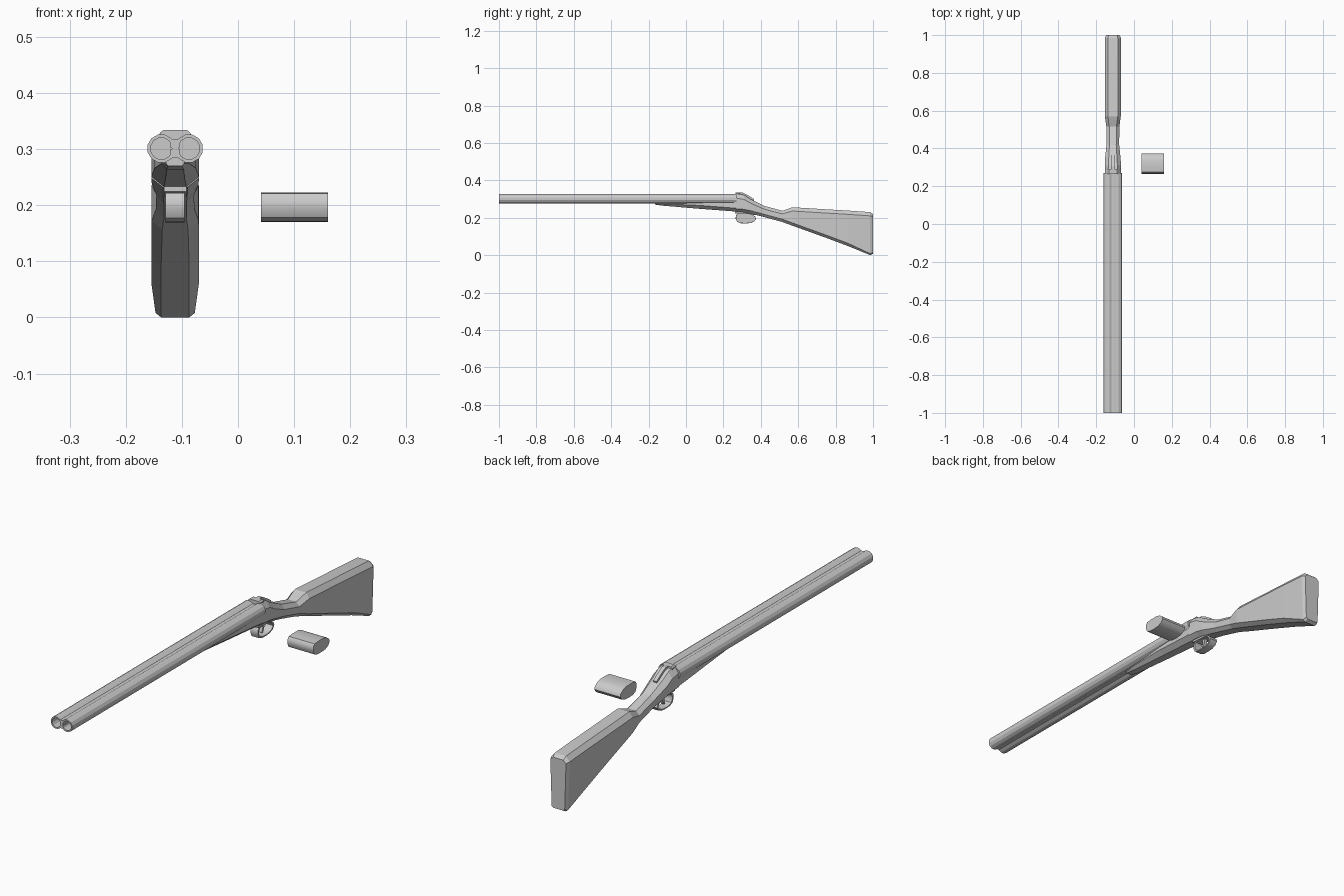
import bpy, bmesh, math

CX = -0.112   # centre line of the gun


def finish(name, bm, smooth=None):
    bmesh.ops.recalc_face_normals(bm, faces=bm.faces)
    me = bpy.data.meshes.new(name)
    bm.to_mesh(me)
    bm.free()
    ob = bpy.data.objects.new(name, me)
    bpy.context.collection.objects.link(ob)
    if smooth:
        bpy.ops.object.select_all(action='DESELECT')
        ob.select_set(True)
        bpy.context.view_layer.objects.active = ob
        bpy.ops.object.shade_smooth_by_angle(angle=math.radians(smooth))
    return ob


def loft(name, rings, cap=True, closed=False, smooth=None):
    """Skin a list of equal-length point rings."""
    bm = bmesh.new()
    vs = [[bm.verts.new(p) for p in r] for r in rings]
    pairs = list(zip(vs, vs[1:])) + ([(vs[-1], vs[0])] if closed else [])
    for a, b in pairs:
        for i in range(len(a)):
            j = (i + 1) % len(a)
            bm.faces.new((a[i], a[j], b[j], b[i]))
    if cap and not closed:
        bm.faces.new(vs[0])
        bm.faces.new(vs[-1])
    return finish(name, bm, smooth)


def extrude_x(name, profile, x0, x1, smooth=None):
    return loft(name, [[(x, y, z) for y, z in profile] for x in (x0, x1)], smooth=smooth)


def section(y, zt, zb, tf, hw, hl, bf, c, d):
    """Chamfered cross-section: top flat, upper side, lower side, bottom flat."""
    half = [(tf, zt), (hw, zt - c), (hl, zb + d), (bf, zb)]
    pts = half + [(-x, z) for x, z in reversed(half)]
    return [(CX + x, y, z) for x, z in pts]


def circle(x, y, z, r, n=12):
    return [(x + r * math.cos(2 * math.pi * (i + .5) / n), y,
             z + r * math.sin(2 * math.pi * (i + .5) / n)) for i in range(n)]


def scaled(profile, s, cy=0.319, cz=0.197):
    return [(cy + (y - cy) * s, cz + (z - cz) * (s if s < 1 else 1.02)) for y, z in profile]


# Twin barrels with open bores
for side, x in (("left", CX - 0.0245), ("right", CX + 0.0245)):
    loft("barrel_" + side, [circle(x, 0.27, 0.301, 0.0255), circle(x, -1.0, 0.301, 0.0255),
                            circle(x, -1.0, 0.301, 0.0195), circle(x, -0.85, 0.301, 0.0195)], smooth=25)

# Ribs filling the grooves above and below the barrels
for name, z0, z1 in (("top_rib", 0.302, 0.318), ("bottom_rib", 0.284, 0.300)):
    extrude_x(name, [(-1, z0), (0.27, z0), (0.27, z1), (-1, z1)], CX - 0.008, CX + 0.008)

# Receiver, wrist and butt stock in one body
loft("stock", [section(*s) for s in (
    (0.268, 0.331, 0.232, 0.025, 0.0425, 0.0425, 0.022, 0.026, 0.016),
    (0.310, 0.322, 0.229, 0.024, 0.0425, 0.0425, 0.022, 0.024, 0.016),
    (0.345, 0.300, 0.222, 0.022, 0.0415, 0.0415, 0.022, 0.022, 0.016),
    (0.420, 0.263, 0.203, 0.018, 0.0335, 0.0335, 0.020, 0.018, 0.015),
    (0.515, 0.237, 0.177, 0.019, 0.0345, 0.0345, 0.020, 0.016, 0.015),
    (0.570, 0.256, 0.157, 0.026, 0.0420, 0.0420, 0.023, 0.020, 0.015),
    (0.750, 0.245, 0.092, 0.026, 0.0425, 0.0425, 0.025, 0.020, 0.015),
    (0.870, 0.238, 0.047, 0.026, 0.0425, 0.0425, 0.025, 0.020, 0.015),
    (0.985, 0.230, 0.000, 0.026, 0.0425, 0.0350, 0.025, 0.020, 0.008),
    (1.000, 0.218, 0.008, 0.023, 0.0360, 0.0300, 0.022, 0.012, 0.006))])

# Tapering fore-end beneath the barrels
loft("fore_end", [section(*s) for s in (
    (-0.165, 0.284, 0.270, 0.012, 0.016, 0.016, 0.012, 0.003, 0.004),
    (-0.120, 0.290, 0.264, 0.020, 0.025, 0.025, 0.015, 0.005, 0.010),
    (0.070, 0.296, 0.248, 0.030, 0.037, 0.037, 0.017, 0.008, 0.018),
    (0.268, 0.298, 0.233, 0.034, 0.0425, 0.0425, 0.020, 0.008, 0.018))])

# Breech block lip and opening lever
loft("breech_lip", [section(*s) for s in (
    (0.265, 0.334, 0.315, 0.021, 0.027, 0.027, 0.027, 0.005, 0.005),
    (0.290, 0.334, 0.312, 0.021, 0.027, 0.027, 0.027, 0.005, 0.005))])
extrude_x("opening_lever", [(0.28, 0.334), (0.305, 0.334), (0.335, 0.318), (0.365, 0.298),
                            (0.360, 0.285), (0.28, 0.315)], CX - 0.008, CX + 0.008)

# Trigger guard ring, trigger and guard plate
oval = [(0.275, 0.221), (0.300, 0.223), (0.335, 0.223), (0.355, 0.217), (0.370, 0.206),
        (0.374, 0.194), (0.364, 0.180), (0.345, 0.172), (0.320, 0.170), (0.292, 0.171),
        (0.274, 0.178), (0.266, 0.194), (0.267, 0.211)]
outer, inner = scaled(oval, 1.01), scaled(oval, 0.85)
gx0, gx1 = CX - 0.017, CX + 0.017
loft("trigger_guard", [[(x, y, z) for y, z in p] for x, p in (
    (gx0, outer), (gx1, outer), (gx1, inner), (gx0, inner))], closed=True, smooth=40)
extrude_x("trigger", [(0.308, 0.232), (0.326, 0.232), (0.324, 0.205), (0.315, 0.184),
                      (0.307, 0.184), (0.313, 0.205)], CX - 0.007, CX + 0.007)
extrude_x("guard_plate", [(0.262, 0.235), (0.375, 0.222), (0.375, 0.214), (0.350, 0.217),
                          (0.262, 0.224)], CX - 0.020, CX + 0.020)

# Loose oval block beside the gun
extrude_x("oval_block", oval, 0.041, 0.160, smooth=40)
